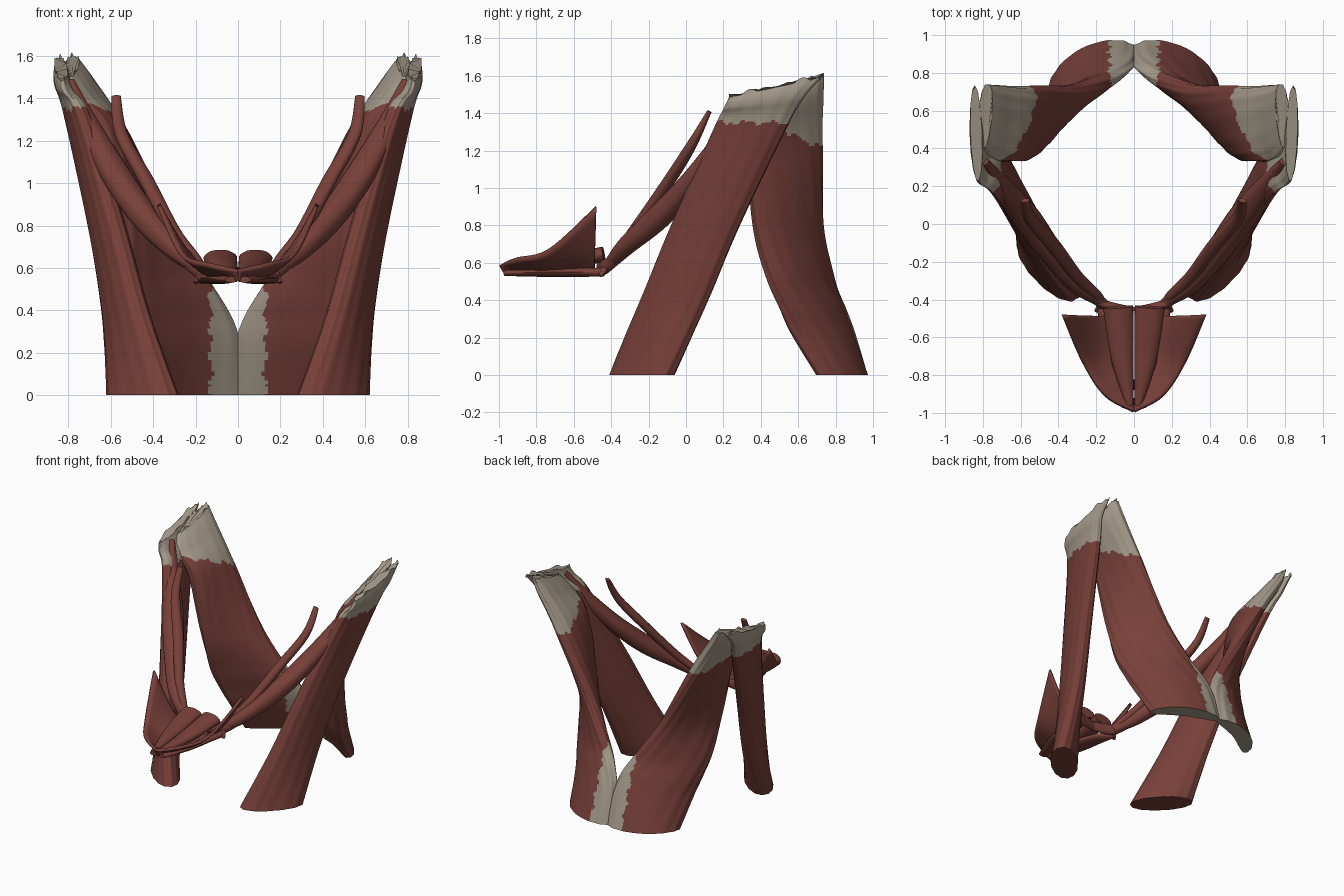
import bpy, bmesh, math
from mathutils import Vector

cube = bpy.data.objects.get("Cube")
if cube:
    bpy.data.objects.remove(cube)


def material(name, color):
    m = bpy.data.materials.new(name)
    m.use_nodes = True
    m.diffuse_color = color
    bsdf = m.node_tree.nodes["Principled BSDF"]
    bsdf.inputs["Base Color"].default_value = color
    bsdf.inputs["Roughness"].default_value = 0.7
    return m


RED = material("muscle red", (0.19, 0.052, 0.041, 1))
TAN = material("tendon tan", (0.38, 0.33, 0.26, 1))


def spline(keys, steps):
    """Smooth interpolation through tuples of any length."""
    out = []
    last = len(keys) - 1
    for i in range(last):
        p = [keys[min(max(i + k, 0), last)] for k in (-1, 0, 1, 2)]
        for s in range(steps):
            t = s / steps
            out.append([b + 0.5 * t * (c - a + t * (2*a - 5*b + 4*c - d + t * (3*(b - c) + d - a)))
                        for a, b, c, d in zip(*p)])
    out.append(list(keys[-1]))
    return out


def finish(name, bm, tan_rule=None):
    """Colour by rule, shade smooth and mirror to the other side."""
    bmesh.ops.recalc_face_normals(bm, faces=bm.faces)
    if tan_rule:
        for f in bm.faces:
            f.material_index = int(tan_rule(f.calc_center_median()))
    me = bpy.data.meshes.new(name)
    bm.to_mesh(me)
    bm.free()
    me.materials.append(RED)
    me.materials.append(TAN)
    ob = bpy.data.objects.new(name, me)
    bpy.context.collection.objects.link(ob)
    bpy.ops.object.select_all(action='DESELECT')
    ob.select_set(True)
    bpy.context.view_layer.objects.active = ob
    bpy.ops.object.shade_smooth_by_angle(angle=math.radians(40))
    mirror = ob.modifiers.new("Mirror", 'MIRROR')
    mirror.use_mirror_merge = False
    return ob


def blunt(value, power):
    return math.copysign(abs(value) ** power, value)


def skin(name, frames, ridges, sides, power=1, tan_rule=None, ruffle=0):
    """Skin rings given as (centre, long half axis, short half axis, bow)."""
    bm = bmesh.new()
    rings = []
    for i, (c, u, v, bow) in enumerate(frames):
        frayed = ruffle if i == len(frames) - 1 else 0
        ring = []
        for k in range(sides):
            a = math.tau * k / sides
            r = 1 + 0.015 * math.sin(ridges * a + 0.05 * i)
            along = blunt(math.cos(a), power)
            p = c + u * along * r + v * blunt(math.sin(a), power) * r
            p += v.normalized() * bow * (0.5 - along * along)
            p.z += frayed * (math.sin(5 * a) + math.sin(11 * a))
            ring.append(bm.verts.new(p))
        rings.append(ring)
    for lo, hi in zip(rings, rings[1:]):
        for k in range(sides):
            n = (k + 1) % sides
            bm.faces.new((lo[k], lo[n], hi[n], hi[k]))
    bm.faces.new(rings[0])
    bm.faces.new(rings[-1])
    return finish(name, bm, tan_rule)


def strap(name, keys, power, tan_rule):
    """Keys: x, y, z, angle, half width, half thickness, tilt, bow."""
    frames = []
    for x, y, z, deg, a, b, tilt, bow in spline(keys, 24):
        c, s = math.cos(math.radians(deg)), math.sin(math.radians(deg))
        frames.append((Vector((x, y, z)), Vector((a*c, a*s, tilt)), Vector((-b*s, b*c, 0)), bow))
    return skin(name, frames, 13, 96, power, tan_rule, 0.01)


def belly(name, keys):
    """Keys: x, y, z, half width, half height, along a path."""
    pts = spline(keys, 8)
    frames = []
    for i, (x, y, z, w, h) in enumerate(pts):
        tangent = (Vector(pts[min(i + 1, len(pts) - 1)][:3]) - Vector(pts[max(i - 1, 0)][:3])).normalized()
        side = tangent.cross(Vector((0, 0, 1))).normalized()
        frames.append((Vector((x, y, z)), side * w, side.cross(tangent) * h, 0))
    return skin(name, frames, 7, 24)


def jag(t):
    return 0.01 * math.sin(45 * t) + 0.006 * math.sin(110 * t)


# Side neck straps, running from the collar up to the skull behind the ear
strap("side_neck_strap", [
    (0.45, -0.235, 0, 46, 0.22, 0.095, 0, 0),
    (0.495, -0.14, 0.22, 57, 0.205, 0.085, 0, 0),
    (0.543, -0.04, 0.45, 66, 0.195, 0.078, 0, 0),
    (0.62, 0.105, 0.8, 73, 0.19, 0.072, 0, 0),
    (0.755, 0.345, 1.32, 81, 0.2, 0.06, 0.01, 0),
    (0.82, 0.42, 1.46, 86, 0.215, 0.045, 0.03, 0),
    (0.835, 0.48, 1.54, 88, 0.25, 0.03, 0.055, 0),
], 0.95, lambda p: p.z > 1.35 + jag(p.y))

# Back neck straps, meeting at the spine
strap("back_neck_strap", [
    (0.235, 0.85, 0, -27, 0.25, 0.06, 0, 0.06),
    (0.25, 0.75, 0.22, -32, 0.28, 0.07, 0, 0.06),
    (0.285, 0.69, 0.36, -34, 0.285, 0.07, 0, 0.05),
    (0.345, 0.62, 0.52, -39, 0.265, 0.068, 0, 0.03),
    (0.44, 0.55, 0.8, -55, 0.22, 0.07, 0, 0.01),
    (0.6, 0.53, 1.24, -80, 0.2, 0.075, 0, 0),
    (0.74, 0.535, 1.45, -85, 0.2, 0.065, -0.05, 0),
    (0.79, 0.57, 1.55, -85, 0.17, 0.035, -0.05, 0),
], 0.8, lambda p: (p.z < 0.001 or p.z > 1.27 + 0.4 * (0.6 - p.y) + jag(p.y)
                   or (p.z < 0.55 and p.x < 0.13 + jag(p.z))))

# Long slender bellies from the skull to the throat
belly("rear_jaw_belly", [
    (0.79, 0.33, 1.48, 0.02, 0.02),
    (0.7, 0.2, 1.26, 0.055, 0.05),
    (0.57, 0.03, 1.03, 0.075, 0.06),
    (0.44, -0.15, 0.84, 0.065, 0.065),
    (0.3, -0.32, 0.69, 0.05, 0.05),
    (0.16, -0.42, 0.58, 0.025, 0.03),
])
belly("slender_throat_belly", [
    (0.575, 0.125, 1.41, 0.022, 0.012),
    (0.55, 0.03, 1.23, 0.032, 0.026),
    (0.43, -0.11, 1.01, 0.038, 0.03),
    (0.3, -0.28, 0.77, 0.032, 0.028),
    (0.18, -0.4, 0.61, 0.025, 0.022),
    (0.2, -0.46, 0.53, 0.01, 0.01),
])

# Sling tendon crossing the throat
belly("throat_sling", [
    (0.24, -0.38, 0.62, 0.02, 0.025),
    (0.15, -0.43, 0.58, 0.025, 0.04),
    (0.003, -0.46, 0.57, 0.02, 0.035),
])

# Chin muscles: upper pair and flat lower pair
belly("upper_chin_belly", [
    (0.022, -0.96, 0.575, 0.02, 0.02),
    (0.06, -0.72, 0.6, 0.058, 0.035),
    (0.083, -0.44, 0.645, 0.08, 0.042),
])
belly("lower_chin_belly", [
    (0.032, -0.97, 0.545, 0.03, 0.015),
    (0.075, -0.75, 0.55, 0.07, 0.025),
    (0.12, -0.56, 0.55, 0.06, 0.025),
    (0.18, -0.44, 0.55, 0.018, 0.022),
])

# Floor of the mouth: a thin sheet from the jaw line down to the middle
jaw = spline([(0, -0.99, 0.59), (0.15, -0.91, 0.62), (0.27, -0.73, 0.67), (0.375, -0.48, 0.9)], 8)
middle = spline([(0, -0.97, 0.54), (0.03, -0.8, 0.54), (0.06, -0.65, 0.54), (0.14, -0.49, 0.56)], 8)
bm = bmesh.new()
rows = []
for outer, inner in zip(jaw, middle):
    row = []
    for k in range(9):
        t = k / 8
        p = Vector(outer).lerp(Vector(inner), t)
        p.z -= 0.03 * math.sin(math.pi * t) * (outer[0] / 0.37)
        row.append(bm.verts.new(p))
    rows.append(row)
for r, s in zip(rows, rows[1:]):
    for k in range(8):
        bm.faces.new((r[k], r[k + 1], s[k + 1], s[k]))
sheet = finish("mouth_floor_sheet", bm)
solid = sheet.modifiers.new("Thickness", 'SOLIDIFY')
solid.thickness = 0.02
solid.offset = 0
